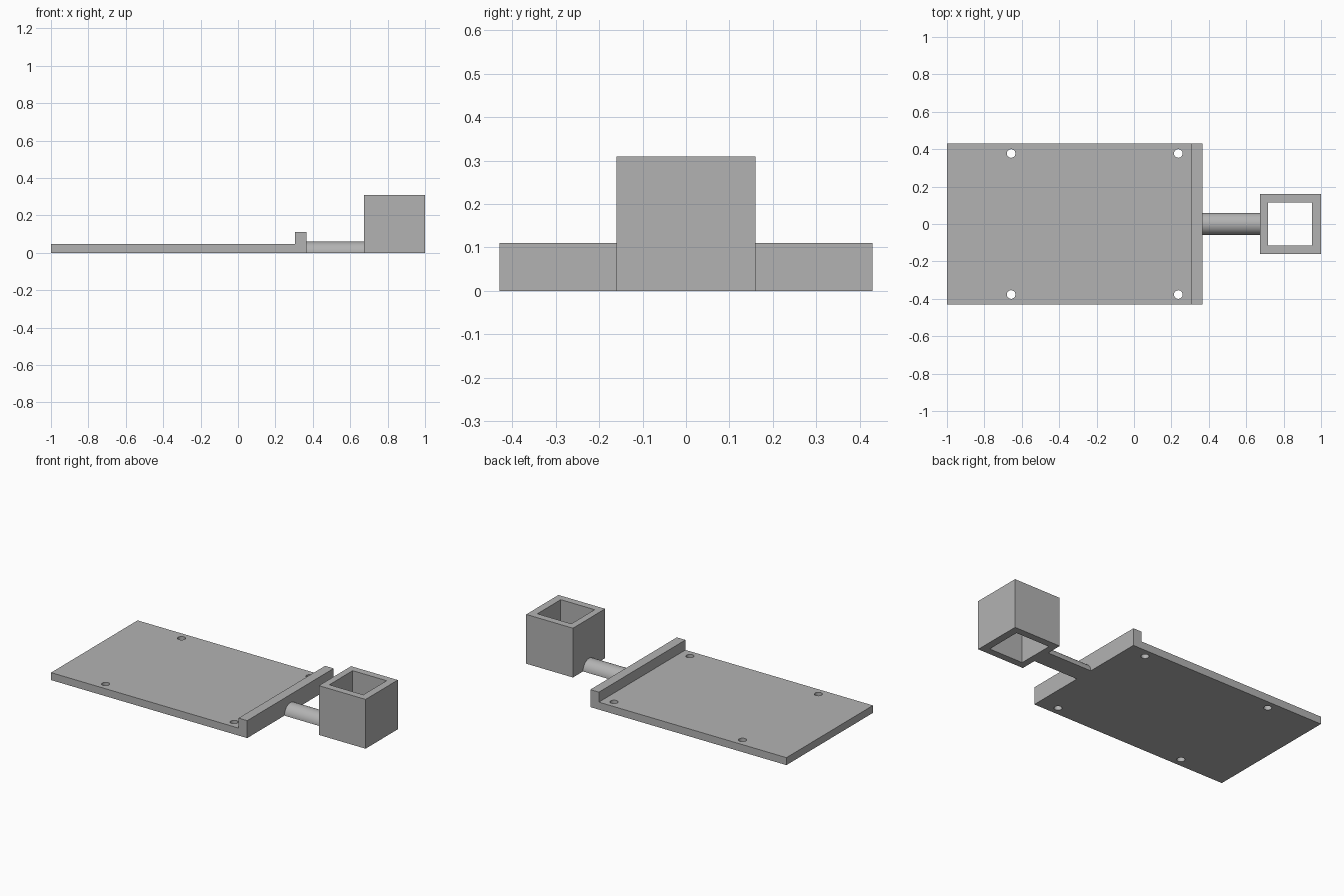
import bpy
import bmesh
from math import pi, cos, sin
from mathutils import Matrix, Vector

cube = bpy.data.objects.get("Cube")
if cube:
    bpy.data.objects.remove(cube, do_unlink=True)

grey = bpy.data.materials.new("light grey")
grey.use_nodes = True
GREY = (0.45, 0.45, 0.45, 1)
grey.diffuse_color = GREY
shader = next(n for n in grey.node_tree.nodes if n.type == "BSDF_PRINCIPLED")
shader.inputs["Base Color"].default_value = GREY


def finish(name, bm):
    bmesh.ops.recalc_face_normals(bm, faces=bm.faces)
    mesh = bpy.data.meshes.new(name)
    bm.to_mesh(mesh)
    bm.free()
    mesh.materials.append(grey)
    obj = bpy.data.objects.new(name, mesh)
    bpy.context.collection.objects.link(obj)
    return obj


def extrude(name, points, depth):
    """Closed profile of 3D points, swept along depth."""
    bm = bmesh.new()
    face = bm.faces.new([bm.verts.new(p) for p in points])
    swept = bmesh.ops.extrude_face_region(bm, geom=[face], use_keep_orig=True)
    verts = [g for g in swept["geom"] if isinstance(g, bmesh.types.BMVert)]
    bmesh.ops.translate(bm, verts=verts, vec=Vector(depth))
    return finish(name, bm)


def box(name, low, high):
    x0, y0, z0 = low
    x1, y1, z1 = high
    return extrude(name, [(x0, y0, z0), (x1, y0, z0), (x1, y1, z0), (x0, y1, z0)],
                   (0, 0, z1 - z0))


def cut(target, cutter):
    mod = target.modifiers.new("cut", "BOOLEAN")
    mod.operation = "DIFFERENCE"
    mod.solver = "EXACT"
    mod.object = cutter
    cutter.hide_render = True
    bpy.context.view_layer.objects.active = target
    bpy.ops.object.modifier_apply(modifier=mod.name)
    bpy.data.objects.remove(cutter, do_unlink=True)


# Flat plate with a raised lip at its inner end
HALF = 0.43
profile = [(-1, 0), (0.365, 0), (0.365, 0.11), (0.305, 0.11), (0.305, 0.047), (-1, 0.047)]
plate = extrude("base_plate", [(x, -HALF, z) for x, z in profile], (0, 2 * HALF, 0))

# Four screw holes
bm = bmesh.new()
for x in (-0.657, 0.237):
    for y in (-0.377, 0.377):
        bmesh.ops.create_cone(bm, cap_ends=True, segments=32, radius1=0.023,
                              radius2=0.023, depth=0.3,
                              matrix=Matrix.Translation((x, y, 0)))
cut(plate, finish("hole_cutter", bm))

# Half-round connecting arm
STEPS, R = 24, 0.06
arc = [(0.365, R * cos(pi * i / STEPS), R * sin(pi * i / STEPS)) for i in range(STEPS + 1)]
arm = extrude("connecting_arm", arc, (0.31, 0, 0))

# Square socket, open through top and bottom
socket = box("square_socket", (0.675, -0.16, 0), (1, 0.16, 0.31))
cut(socket, box("socket_cutter", (0.717, -0.116, -0.1), (0.953, 0.116, 0.5)))

# Smooth only the curved surfaces
bpy.ops.object.select_all(action="DESELECT")
for obj in (plate, arm):
    obj.select_set(True)
bpy.context.view_layer.objects.active = arm
bpy.ops.object.shade_smooth_by_angle(angle=pi / 6)
